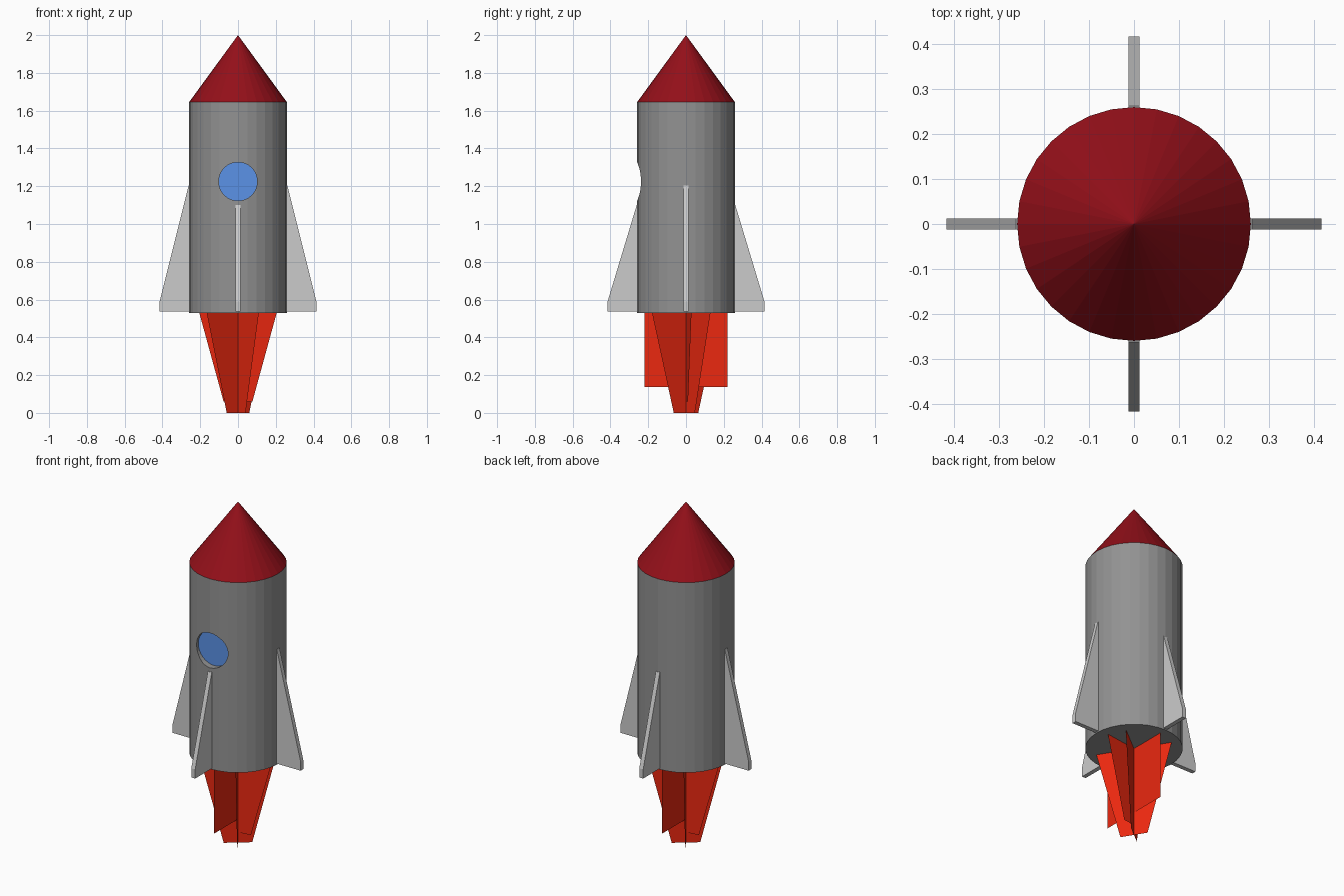
import bpy, bmesh
from math import radians, pi
from mathutils import Matrix

if "Cube" in bpy.data.objects:
    bpy.data.objects.remove(bpy.data.objects["Cube"])

R = 0.259          # hull radius
BASE, TOP = 0.53, 1.645


def material(name, rgb):
    m = bpy.data.materials.new(name)
    m.diffuse_color = (*rgb, 1)
    m.use_nodes = True
    m.node_tree.nodes["Principled BSDF"].inputs["Base Color"].default_value = m.diffuse_color
    return m


def finish(name, bm, mat=None):
    me = bpy.data.meshes.new(name)
    bm.to_mesh(me)
    bm.free()
    ob = bpy.data.objects.new(name, me)
    bpy.context.collection.objects.link(ob)
    if mat:
        me.materials.append(mat)
    return ob


def cone(name, r1, r2, z0, z1, mat=None):
    bm = bmesh.new()
    bmesh.ops.create_cone(bm, cap_ends=True, segments=32, radius1=r1, radius2=r2,
                          depth=z1 - z0, matrix=Matrix.Translation((0, 0, (z0 + z1) / 2)))
    if r2 == 0:
        bmesh.ops.remove_doubles(bm, verts=bm.verts, dist=1e-5)
    return finish(name, bm, mat)


def sheet(name, profile, angle, thickness=0.0, mat=None):
    """Flat XZ outline, optionally thickened, turned about the z axis."""
    bm = bmesh.new()
    face = bm.faces.new([bm.verts.new((x, -thickness / 2, z)) for x, z in profile])
    if thickness:
        ext = bmesh.ops.extrude_face_region(bm, geom=[face], use_keep_orig=True)
        moved = [v for v in ext["geom"] if isinstance(v, bmesh.types.BMVert)]
        bmesh.ops.translate(bm, verts=moved, vec=(0, thickness, 0))
        bmesh.ops.recalc_face_normals(bm, faces=bm.faces)
    bmesh.ops.rotate(bm, verts=bm.verts, matrix=Matrix.Rotation(radians(angle), 3, 'Z'))
    return finish(name, bm, mat)


grey = material("hull_grey", (0.29, 0.29, 0.29))
red = material("nose_red", (0.296, 0.005, 0.01))
blue = material("window_blue", (0.104, 0.29, 0.8))
orange = material("flame_orange", (0.83, 0.021, 0.005))

# Hull and nose
hull = cone("hull", R, R, BASE, TOP, grey)
cone("nose_cone", R, 0, TOP, 2.0, red)

# Recessed round window at the front
cutter = cone("window_cutter", 0.102, 0.102, -0.07, 0.07)
cutter.rotation_euler.x = pi / 2
cutter.location = (0, -0.29, 1.225)
cutter.hide_render = True
cutter.hide_set(True)
cut = hull.modifiers.new("window_recess", 'BOOLEAN')
cut.operation = 'DIFFERENCE'
cut.solver = 'EXACT'
cut.object = cutter

bm = bmesh.new()
bmesh.ops.create_circle(bm, cap_ends=True, segments=32, radius=0.102,
                        matrix=Matrix.Translation((0, -0.222, 1.225)) @ Matrix.Rotation(pi / 2, 4, 'X'))
finish("window_pane", bm, blue)

# Four fins, the side pair taller than the front and back pair
for name, angle, peak in (("right_fin", 0, 1.205), ("back_fin", 90, 1.1),
                          ("left_fin", 180, 1.205), ("front_fin", 270, 1.1)):
    outline = [(0.25, 0.537), (0.415, 0.537), (0.415, 0.59), (0.261, peak), (0.25, peak)]
    sheet(name, outline, angle, 0.025)

# Crossed flame sheets: angle, top half width, bottom half width, bottom height
for i, (angle, top, bottom, low) in enumerate(((8, 0.207, 0.077, 0.06), (38, 0.21, 0.076, 0),
                                               (90, 0.221, 0.221, 0.137), (-58.5, 0.211, 0.076, 0))):
    sheet(f"flame_{i + 1}", [(-top, BASE), (-bottom, low), (bottom, low), (top, BASE)],
          angle, mat=orange)
